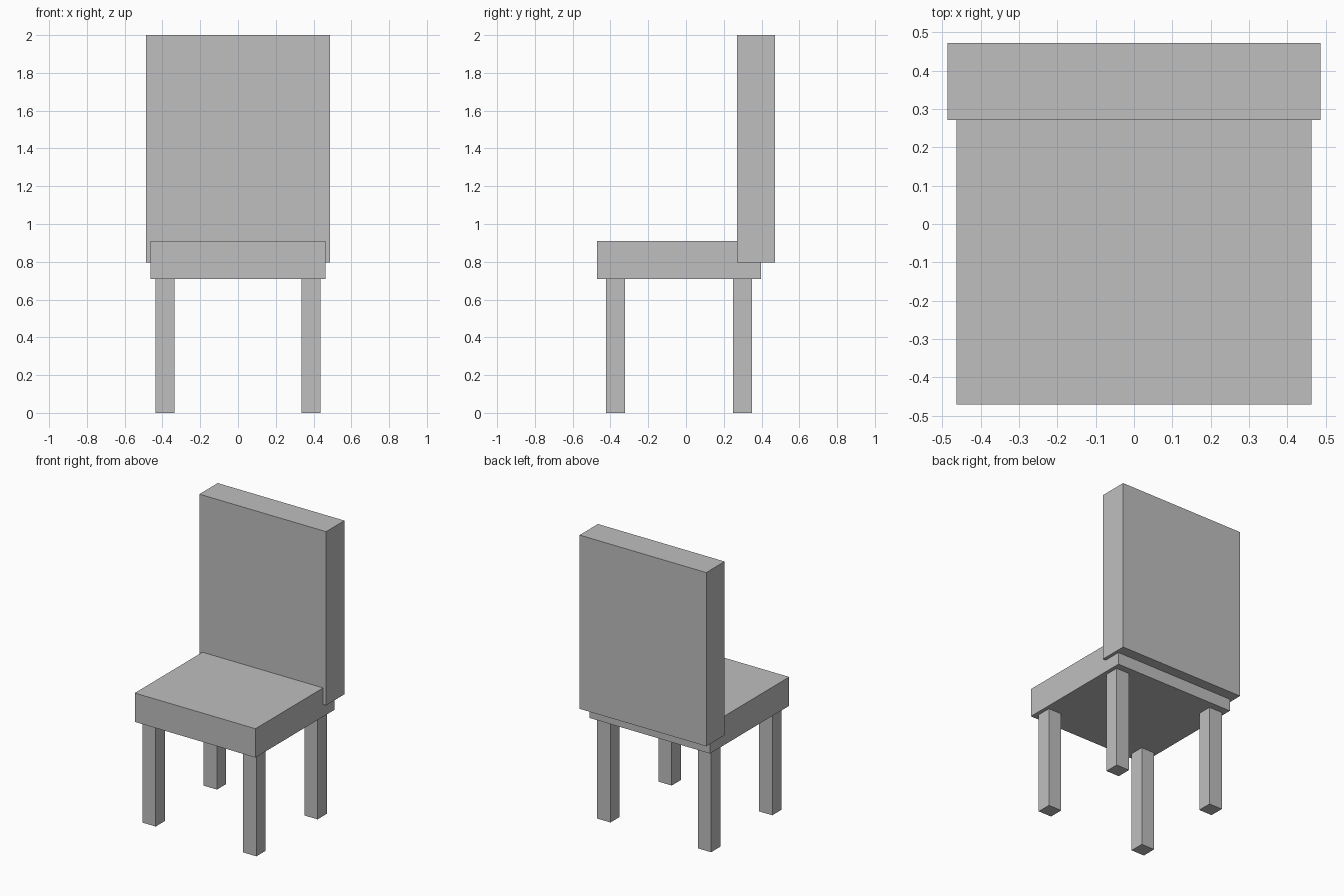
import bpy

default_cube = bpy.data.objects.get("Cube")
if default_cube:
    bpy.data.objects.remove(default_cube, do_unlink=True)

# Single plain grey for the whole chair
GREY = (0.52, 0.52, 0.52, 1.0)
grey = bpy.data.materials.new("plain_grey")
grey.use_nodes = True
grey.diffuse_color = GREY
grey.node_tree.nodes["Principled BSDF"].inputs["Base Color"].default_value = GREY


def box(name, x, y, z):
    """Add a box spanning the given (low, high) range on each axis."""
    spans = (x, y, z)
    bpy.ops.mesh.primitive_cube_add(size=1, location=[(a + b) / 2 for a, b in spans])
    obj = bpy.context.object
    obj.name = obj.data.name = name
    obj.scale = [b - a for a, b in spans]
    bpy.ops.object.transform_apply(location=False, rotation=False, scale=True)
    obj.data.materials.append(grey)
    return obj


# Seat slab and the slightly wider backrest that overlaps its rear edge
box("seat", (-0.463, 0.463), (-0.47, 0.398), (0.71, 0.91))
box("backrest", (-0.486, 0.486), (0.271, 0.472), (0.795, 2.0))

# Four square legs
leg_rows = {"front": (-0.423, -0.322), "back": (0.248, 0.349)}
leg_sides = {"left": (0.335, 0.437), "right": (-0.437, -0.335)}
for row, y in leg_rows.items():
    for side, x in leg_sides.items():
        box(f"{row}_{side}_leg", x, y, (0.0, 0.71))
